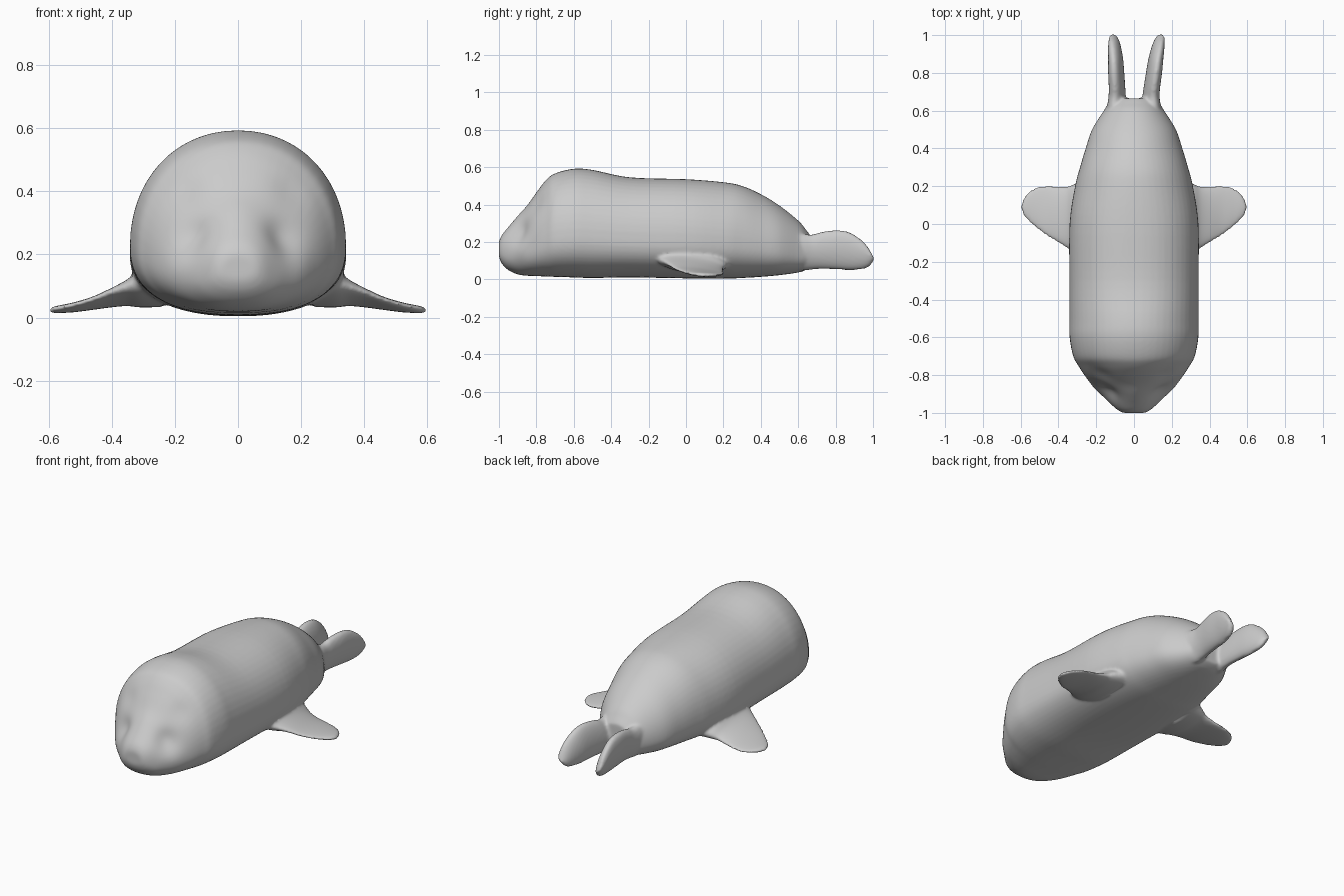
import bpy, bmesh, math
from mathutils import Vector

default = bpy.data.objects.get("Cube")
if default:
    bpy.data.objects.remove(default, do_unlink=True)

grey = bpy.data.materials.new("seal grey")
grey.use_nodes = True
colour = (0.6, 0.6, 0.6, 1)
grey.diffuse_color = colour
grey.node_tree.nodes["Principled BSDF"].inputs["Base Color"].default_value = colour


def spline(rows, steps):
    """Smoothly interpolate the rows of a profile table."""
    out = []
    for i in range(len(rows) - 1):
        a, b, c, d = (rows[max(0, min(len(rows) - 1, i + k))] for k in (-1, 0, 1, 2))
        for s in range(steps):
            t = s / steps
            out.append([q + t / 2 * (r - p + t * (2 * p - 5 * q + 4 * r - e + t * (3 * (q - r) + e - p)))
                        for p, q, r, e in zip(a, b, c, d)])
    return out + [list(rows[-1])]


def power(value, exponent):
    return math.copysign(abs(value) ** (2 / exponent), value)


def loft(bm, rows, section, steps=5, sides=56):
    """Skin a closed tube through one cross-section per row."""
    rings = []
    for row in spline(rows, steps):
        angles = (2 * math.pi * k / sides for k in range(sides))
        rings.append([bm.verts.new(section(row, math.cos(a), math.sin(a))) for a in angles])
    for r, q in zip(rings, rings[1:]):
        for k in range(sides):
            n = (k + 1) % sides
            bm.faces.new((r[k], r[n], q[n], q[k]))
    bm.faces.new(rings[0][::-1])
    bm.faces.new(rings[-1])


# Body: y, half width, bottom, top, roundness of the upper half
BODY = [(-1, .055, .12, .2, 2), (-.985, .085, .085, .235, 2), (-.95, .125, .05, .28, 1.9),
        (-.9, .17, .027, .34, 1.8), (-.85, .22, .02, .395, 1.9), (-.8, .262, .018, .465, 2),
        (-.75, .295, .016, .53, 2), (-.7, .322, .014, .567, 2.1), (-.6, .341, .011, .592, 2.1),
        (-.5, .342, .008, .586, 2.1), (-.3, .342, .011, .546, 2.2), (0, .341, .006, .536, 2.2),
        (.2, .312, .004, .52, 2.1), (.3, .286, .008, .5, 2.1), (.4, .256, .014, .456, 2),
        (.5, .222, .023, .395, 2), (.6, .16, .037, .315, 2), (.64, .135, .05, .268, 2),
        (.665, .11, .065, .235, 2)]


def body_section(row, c, s):
    y, w, low, high, n = row
    middle = low + .37 * (high - low)
    if s > 0:
        return Vector((w * power(c, n), y, middle + (high - middle) * power(s, n)))
    return Vector((w * power(c, 2.4), y, middle + (middle - low) * power(s, 2.4)))


# Front flippers: distance out, leading y, trailing y, leading z, trailing z, half thickness
FLIPPER = [(.24, -.17, .24, .12, .09, .07), (.31, -.155, .215, .11, .075, .058),
           (.35, -.13, .2, .098, .06, .038), (.4, -.1, .2, .082, .045, .025),
           (.46, -.065, .205, .058, .033, .017), (.52, -.02, .195, .04, .025, .014),
           (.565, .02, .165, .03, .023, .012), (.587, .05, .13, .026, .022, .01),
           (.597, .08, .1, .024, .023, .006)]


def flipper_section(row, c, s):
    x, front, back, zf, zb, thick = row
    t = (1 + c) / 2
    return Vector((x, front + (back - front) * t, zf + (zb - zf) * t + thick * s))


# Hind flippers: y, distance from the middle, half thickness, bottom, top
HIND = [(.52, .1, .04, .09, .24), (.6, .095, .048, .05, .245), (.67, .09, .044, .052, .24),
        (.72, .092, .042, .056, .253), (.8, .1, .041, .054, .264), (.87, .106, .038, .05, .254),
        (.93, .114, .033, .053, .218), (.97, .12, .026, .063, .178), (.992, .125, .018, .082, .142),
        (1.003, .127, .009, .1, .12)]


def hind_section(row, c, s):
    y, x, thick, low, high = row
    lean = .012 * s
    return Vector((x + thick * c + lean, y, (low + high) / 2 + (high - low) / 2 * s))


bm = bmesh.new()
loft(bm, BODY, body_section)

# Face: shallow eye hollows, cheek and brow swellings
SHAPES = [((.13, -.87, .25), .06, .026), ((.17, -.8, .4), .06, .01),
          ((.19, -.88, .15), .07, -.008), ((.05, -.94, .2), .05, -.006)]
for v in bm.verts:
    for (x, y, z), radius, depth in SHAPES:
        for side in (-1, 1):
            d = (v.co - Vector((side * x, y, z))).length / radius
            v.co += Vector((-side * .6, .8, -.1)) * depth * math.exp(-d * d)

# Both pairs of flippers; the hind tips swing a little to the left
for side in (-1, 1):
    def front(row, c, s):
        p = flipper_section(row, c, s)
        return Vector((p.x * side, p.y, p.z))

    def hind(row, c, s):
        p = hind_section(row, c, s)
        return Vector((p.x * side + .015 * max(0, p.y - .67) / .33, p.y, p.z))

    loft(bm, FLIPPER, front)
    loft(bm, HIND, hind)

# Make every shell face outward before they are fused
bmesh.ops.recalc_face_normals(bm, faces=bm.faces)
mesh = bpy.data.meshes.new("seal_body")
bm.to_mesh(mesh)
bm.free()
mesh.materials.append(grey)
seal = bpy.data.objects.new("seal_body", mesh)
bpy.context.collection.objects.link(seal)

# Fuse the parts into one skin and soften the joins
fuse = seal.modifiers.new("fuse", "REMESH")
fuse.mode = "VOXEL"
fuse.voxel_size = .0085
fuse.use_smooth_shade = True
soften = seal.modifiers.new("soften", "SMOOTH")
soften.factor = .5
soften.iterations = 8
